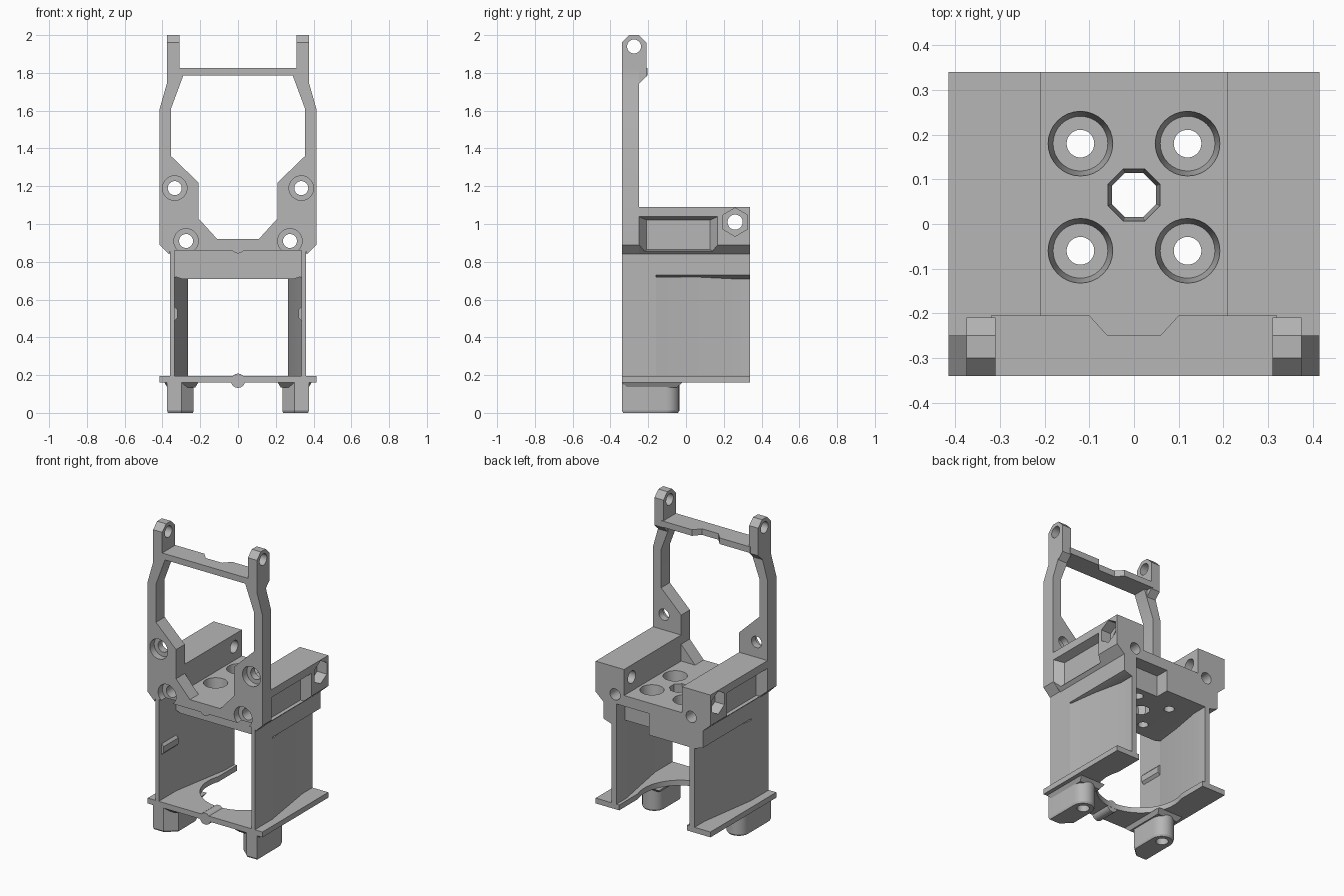
import bpy, bmesh, math
from mathutils import Vector

old = bpy.data.objects.get("Cube")
if old:
    bpy.data.objects.remove(old, do_unlink=True)

grey = bpy.data.materials.new("plain grey")
grey.use_nodes = True
COLOUR = (0.47, 0.47, 0.47, 1)
grey.diffuse_color = COLOUR
grey.node_tree.nodes["Principled BSDF"].inputs["Base Color"].default_value = COLOUR


def prism(name, pts, axis, a, b, scale=1.0):
    """Extrude a 2D outline along an axis from a to b; the end may be scaled."""
    place = {"x": lambda u, v, w: (w, u, v),
             "y": lambda u, v, w: (u, w, v),
             "z": lambda u, v, w: (u, v, w)}[axis]
    cu = (min(p[0] for p in pts) + max(p[0] for p in pts)) / 2
    cv = (min(p[1] for p in pts) + max(p[1] for p in pts)) / 2
    bm = bmesh.new()
    start = [bm.verts.new(place(u, v, a)) for u, v in pts]
    end = [bm.verts.new(place(cu + (u - cu) * scale, cv + (v - cv) * scale, b)) for u, v in pts]
    bm.faces.new(start)
    bm.faces.new(end[::-1])
    n = len(pts)
    for i in range(n):
        j = (i + 1) % n
        bm.faces.new((start[i], end[i], end[j], start[j]))
    bmesh.ops.recalc_face_normals(bm, faces=bm.faces)
    mesh = bpy.data.meshes.new(name)
    bm.to_mesh(mesh)
    bm.free()
    mesh.materials.append(grey)
    ob = bpy.data.objects.new(name, mesh)
    bpy.context.collection.objects.link(ob)
    return ob


def circle(u, v, r, n=32, turn=0.0):
    return [(u + r * math.cos(turn + math.tau * i / n),
             v + r * math.sin(turn + math.tau * i / n)) for i in range(n)]


def rect(u0, u1, v0, v1):
    return [(u0, v0), (u1, v0), (u1, v1), (u0, v1)]


def mirror(half):
    """Close a right-hand outline with its mirror image."""
    return half + [(-u, v) for u, v in reversed(half)]


def flip(pts, s):
    return [(s * u, v) for u, v in pts]


def cut(ob, *args):
    cutter = prism("cutter", *args)
    cutter.hide_render = True
    mod = ob.modifiers.new("cut", "BOOLEAN")
    mod.operation = "DIFFERENCE"
    mod.solver = "EXACT"
    mod.object = cutter
    bpy.context.view_layer.objects.active = ob
    bpy.ops.object.modifier_apply(modifier=mod.name)
    bpy.data.objects.remove(cutter, do_unlink=True)


FRONT, BACK = -0.34, 0.34

# Upright front frame with its large window
frame = prism("front_frame", mirror([
    (0.36, 0.86), (0.365, 0.84), (0.415, 0.89), (0.415, 1.61),
    (0.375, 1.75), (0.375, 1.825)]), "y", FRONT, -0.25)
cut(frame, mirror([(0.11, 0.92), (0.21, 1.03), (0.21, 1.22), (0.355, 1.36),
                   (0.355, 1.61), (0.29, 1.785)]), "y", -0.5, 0)

# Upper body: floor, raised side blocks and their chamfered undersides
rim = [(0.36, 0.84), (0.415, 0.89), (0.415, 1.09), (0.21, 1.09), (0.21, 0.92)]
body = prism("upper_body", mirror([(0.30, 0.71), (0.36, 0.73)] + rim), "y", -0.16, BACK)
body_front = prism("upper_body_front", mirror([(0.335, 0.86)] + rim), "y", -0.25, -0.16)

# Screw holes with counterbores through the frame and blocks
for s in (-1, 1):
    for x, z in ((0.335, 1.19), (0.275, 0.91)):
        cut(frame, circle(s * x, z, 0.065), "y", -0.5, -0.295)
        cut(frame, circle(s * x, z, 0.037), "y", -0.5, 0)
    for ob in (body, body_front):
        cut(ob, circle(s * 0.275, 0.91, 0.037), "y", -0.5, 0.5)
    # Outer pocket, nut recess and cross bore in each block
    for ob in (body, body_front):
        cut(ob, rect(-0.25, 0.17, 0.845, 1.04), "x", s * 0.418, s * 0.362, 0.8)
    cut(body, circle(0.26, 1.01, 0.075, 6, math.pi / 6), "x", s * 0.5, s * 0.345)
    cut(body, circle(0.26, 1.01, 0.04), "x", s * 0.5, s * 0.15)

# Floor holes, centre octagon and the rear cable notch
for x in (-0.12, 0.12):
    for y in (-0.06, 0.18):
        cut(body, circle(x, y, 0.073), "z", 0.925, 0.82, 0.84)
        cut(body, circle(x, y, 0.031), "z", 0.6, 1)
cut(body, circle(0, 0.065, 0.063, 8, math.pi / 8), "z", 0.925, 0.7, 0.84)
cut(body, rect(0.03, 0.265, 0.25, 0.4), "z", 0.6, 0.85)

# Crossbar with a shallow rear notch
prism("crossbar", mirror([(0.32, FRONT), (0.32, -0.205), (0.1, -0.205), (0.05, -0.26)]),
      "z", 1.785, 1.825)

# Base plate with a rounded opening towards the back
base = prism("base_plate", rect(-0.415, 0.415, FRONT, BACK), "z", 0.16, 0.195)
cut(base, circle(0, 0.06, 0.26, 48), "z", 0, 0.5)
cut(base, rect(-0.245, 0.245, 0.06, 0.5), "z", 0, 0.5)

# Outline of one foot: cut front corner, round back
foot_plan = ([(0.375, FRONT), (0.375, -0.105)]
             + [(0.305 + 0.07 * math.cos(math.pi * i / 12),
                 -0.105 + 0.07 * math.sin(math.pi * i / 12)) for i in range(1, 13)]
             + [(0.235, -0.28), (0.30, FRONT)])

for s, side in ((1, "left"), (-1, "right")):
    # Lug with a cross hole on top of the frame
    lug = prism("top_lug_" + side, [
        (FRONT, 1.74), (-0.25, 1.74), (-0.21, 1.78), (-0.21, 1.96), (-0.25, 2.0),
        (-0.30, 2.0), (FRONT, 1.96)], "x", s * 0.31, s * 0.375)
    cut(lug, circle(-0.275, 1.94, 0.037), "x", s * 0.2, s * 0.5)

    # Thin side wall that steps inward towards the back
    prism("side_wall_" + side, flip([
        (0.36, -0.16), (0.30, 0.24), (0.30, BACK), (0.265, BACK),
        (0.265, 0.24), (0.335, -0.16)], s), "z", 0.19, 0.72)
    prism("front_wall_" + side, flip(rect(0.335, 0.36, FRONT, -0.16), s), "z", 0.19, 0.87)
    prism("wall_ridge_" + side, flip([
        (0.34, 0.485), (0.32, 0.505), (0.32, 0.545), (0.34, 0.565)], s), "y", -0.31, -0.16)

    # Foot with a flared top and a screw hole
    foot = prism("foot_" + side, flip(foot_plan, s), "z", 0.012, 0.17)
    sole = prism("foot_sole_" + side, flip(foot_plan, s), "z", 0.012, 0.0, 0.95)
    for ob in (foot, sole):
        cut(ob, circle(s * 0.305, -0.105, 0.037), "z", -0.1, 0.13)
    prism("foot_flare_" + side, flip([
        (0.39, FRONT), (0.39, -0.02), (0.21, -0.02), (0.21, FRONT)], s), "z", 0.161, 0.135, 0.82)

# Small round ribs at the front centre
prism("base_rib", circle(0, 0.17, 0.038, 16), "y", FRONT, -0.2)
prism("ceiling_rib", circle(0, 0.882, 0.038, 16), "y", FRONT, -0.16)

# Smooth the round holes and keep the edges sharp
bpy.ops.object.select_all(action="DESELECT")
for ob in bpy.context.scene.objects:
    if ob.type == "MESH" and grey.name in ob.data.materials:
        ob.select_set(True)
        bpy.context.view_layer.objects.active = ob
bpy.ops.object.shade_smooth_by_angle(angle=math.radians(25))
